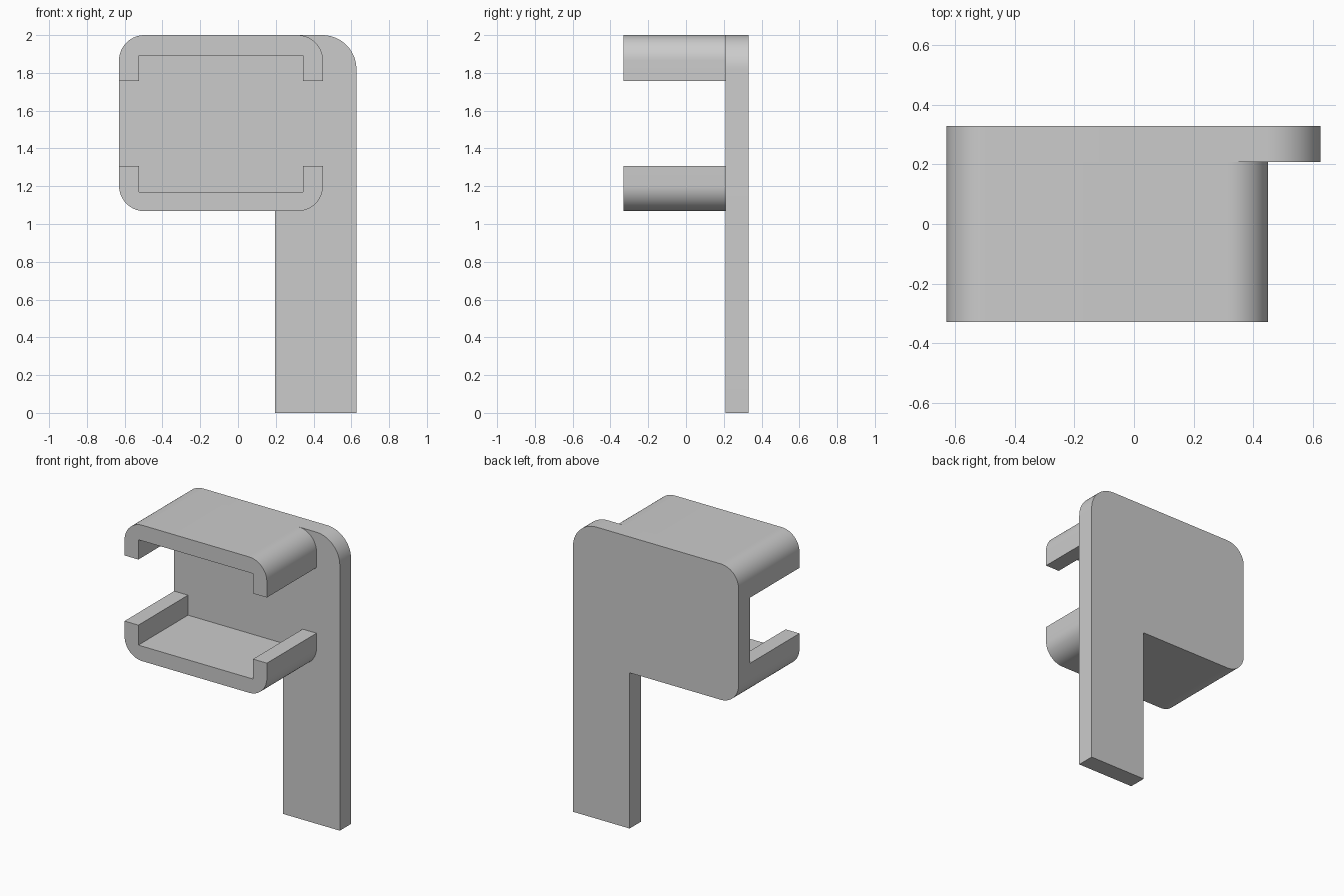
import bpy
import bmesh
import math
from mathutils import Vector

cube = bpy.data.objects.get("Cube")
if cube:
    bpy.data.objects.remove(cube, do_unlink=True)

grey = bpy.data.materials.new("light grey")
grey.use_nodes = True
colour = (0.6, 0.6, 0.6, 1)
grey.diffuse_color = colour
grey.node_tree.nodes["Principled BSDF"].inputs["Base Color"].default_value = colour


def rounded(corners, steps=14):
    """Turn (x, z, radius) right-angle corners into an outline with arcs."""
    outline = []
    for i, (x, z, r) in enumerate(corners):
        p = Vector((x, z))
        if r == 0:
            outline.append(p)
            continue
        before = (Vector(corners[i - 1][:2]) - p).normalized() * r
        after = (Vector(corners[(i + 1) % len(corners)][:2]) - p).normalized() * r
        centre = p + before + after
        for k in range(steps + 1):
            a = math.pi / 2 * k / steps
            outline.append(centre - after * math.cos(a) - before * math.sin(a))
    return outline


def extrude_profile(name, corners, y_front, y_back):
    bm = bmesh.new()
    face = bm.faces.new([bm.verts.new((p.x, y_front, p.y)) for p in rounded(corners)])
    result = bmesh.ops.extrude_face_region(bm, geom=[face], use_keep_orig=True)
    moved = [g for g in result["geom"] if isinstance(g, bmesh.types.BMVert)]
    bmesh.ops.translate(bm, verts=moved, vec=(0, y_back - y_front, 0))
    bmesh.ops.recalc_face_normals(bm, faces=bm.faces)
    mesh = bpy.data.meshes.new(name)
    bm.to_mesh(mesh)
    bm.free()
    mesh.materials.append(grey)
    obj = bpy.data.objects.new(name, mesh)
    bpy.context.collection.objects.link(obj)
    bpy.ops.object.select_all(action="DESELECT")
    obj.select_set(True)
    bpy.context.view_layer.objects.active = obj
    bpy.ops.object.shade_smooth_by_angle(angle=math.radians(30))


left, right, edge = -0.63, 0.45, 0.627
inner_left, inner_right = -0.525, 0.345
top, bottom = 2.0, 1.068
front, joint, back = -0.33, 0.208, 0.33
radius = 0.135

# Back plate with its long leg
extrude_profile("back_plate", [
    (0.197, 0, 0), (edge, 0, 0), (edge, top, 0.18),
    (left, top, radius), (left, bottom, radius), (0.197, bottom, 0),
], joint, back)


# Channel shaped holders, opening towards each other
def holder(name, outer, inner, lip):
    extrude_profile(name, [
        (left, lip, 0), (left, outer, radius), (right, outer, radius), (right, lip, 0),
        (inner_right, lip, 0), (inner_right, inner, 0),
        (inner_left, inner, 0), (inner_left, lip, 0),
    ], front, joint)


holder("upper_holder", top, 1.893, 1.757)
holder("lower_holder", bottom, 1.17, 1.307)
